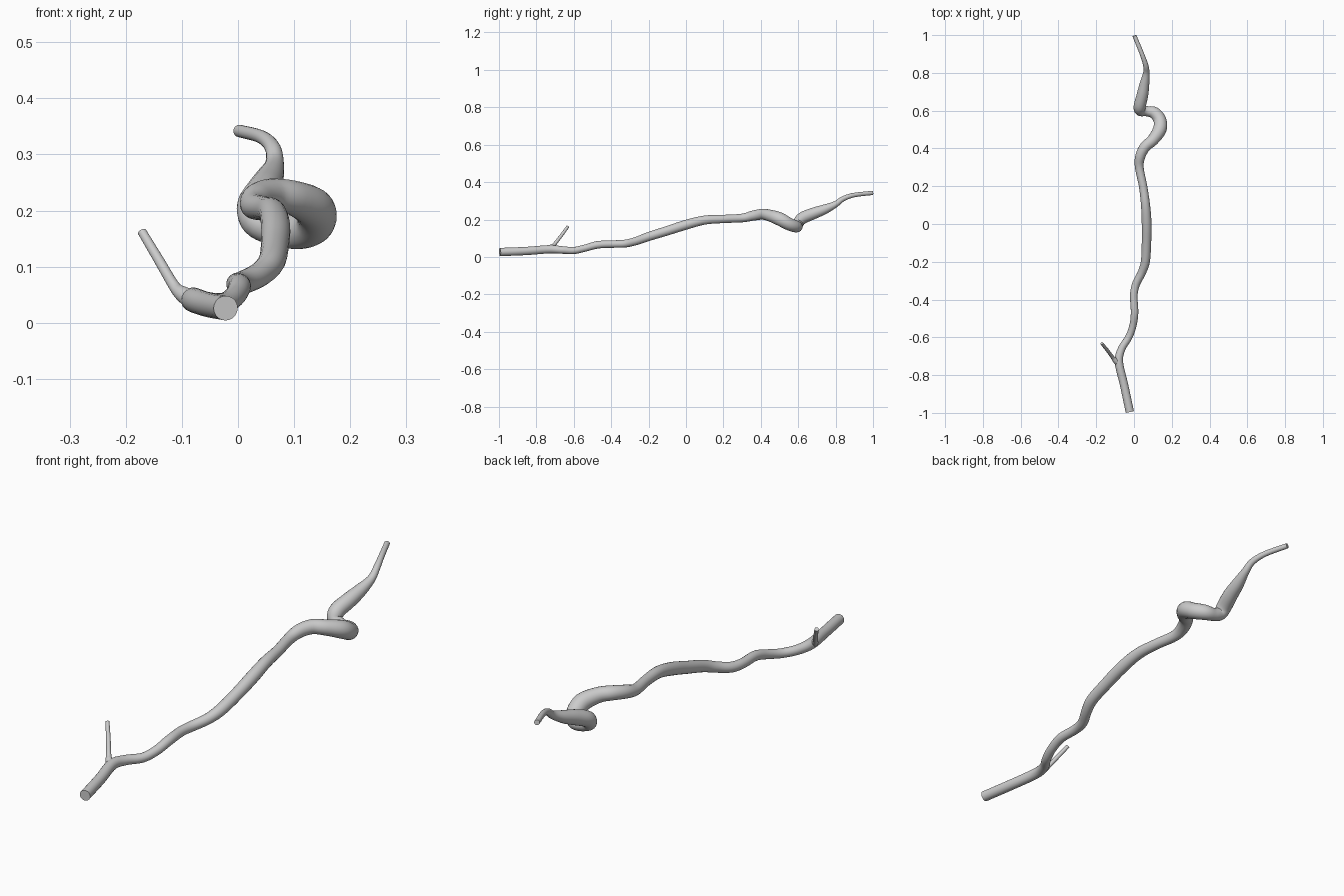
import bpy, bmesh, math
from mathutils import Vector

if "Cube" in bpy.data.objects:
    bpy.data.objects.remove(bpy.data.objects["Cube"])

SIDES = 20


def spline(pts, steps):
    """Catmull-Rom through (x, y, z, radius) points."""
    p = [Vector(q) for q in pts]
    p = [2 * p[0] - p[1]] + p + [2 * p[-1] - p[-2]]
    out = []
    for i in range(1, len(p) - 2):
        a, b, c, d = p[i - 1:i + 3]
        for s in range(steps):
            t = s / steps
            out.append(0.5 * (2 * b + (c - a) * t + (2 * a - 5 * b + 4 * c - d) * t ** 2
                              + (3 * b - a - 3 * c + d) * t ** 3))
    return out + [p[-2]]


def vessel(name, pts, steps=5):
    """Sweep a round section of changing radius along a smooth path."""
    path = spline(pts, steps)
    pos = [q.to_3d() for q in path]
    bm = bmesh.new()
    rings = []
    normal = Vector((0, 0, 1))
    last = len(pos) - 1
    for i, q in enumerate(path):
        tan = (pos[min(i + 1, last)] - pos[max(i - 1, 0)]).normalized()
        normal = (normal - tan * normal.dot(tan)).normalized()
        side = tan.cross(normal)
        ring = []
        for k in range(SIDES):
            a = math.tau * k / SIDES
            ring.append(bm.verts.new(pos[i] + q[3] * (normal * math.cos(a) + side * math.sin(a))))
        rings.append(ring)
    for r0, r1 in zip(rings, rings[1:]):
        for k in range(SIDES):
            n = (k + 1) % SIDES
            bm.faces.new((r0[k], r0[n], r1[n], r1[k]))
    bm.faces.new(rings[0])
    bm.faces.new(rings[-1])
    bmesh.ops.recalc_face_normals(bm, faces=bm.faces)
    mesh = bpy.data.meshes.new(name)
    bm.to_mesh(mesh)
    bm.free()
    obj = bpy.data.objects.new(name, mesh)
    bpy.context.collection.objects.link(obj)
    bpy.context.view_layer.objects.active = obj
    obj.select_set(True)
    bpy.ops.object.shade_smooth_by_angle(angle=math.radians(50))
    obj.select_set(False)
    return obj


# Long winding main tube, front to back
vessel("main_vessel", [
    (-.022, -.995, .026, .022), (-.053, -.85, .032, .022), (-.08, -.73, .041, .022),
    (-.065, -.66, .037, .020), (-.028, -.60, .034, .019), (-.006, -.54, .047, .019),
    (.003, -.47, .065, .020), (-.001, -.38, .069, .020), (.010, -.32, .072, .021),
    (.040, -.26, .087, .022), (.060, -.20, .109, .024), (.066, -.10, .140, .025),
    (.067, 0, .172, .026), (.061, .10, .197, .024), (.048, .20, .203, .022),
    (.028, .30, .208, .023), (.034, .36, .221, .027), (.060, .41, .228, .029),
    (.100, .445, .222, .031), (.136, .50, .203, .036), (.137, .55, .176, .034),
    (.108, .588, .163, .032), (.067, .597, .164, .027), (.035, .60, .180, .029),
    (.030, .622, .207, .032), (.044, .68, .232, .031), (.055, .74, .254, .026),
    (.065, .80, .282, .017), (.062, .84, .311, .014), (.042, .90, .331, .012),
    (.002, .997, .342, .011)])

# Thin side branch near the front, flared where it joins
vessel("side_branch", [
    (-.083, -.735, .042, .018), (-.100, -.722, .052, .014), (-.114, -.705, .066, .010),
    (-.140, -.67, .110, .009), (-.171, -.632, .162, .008)])
